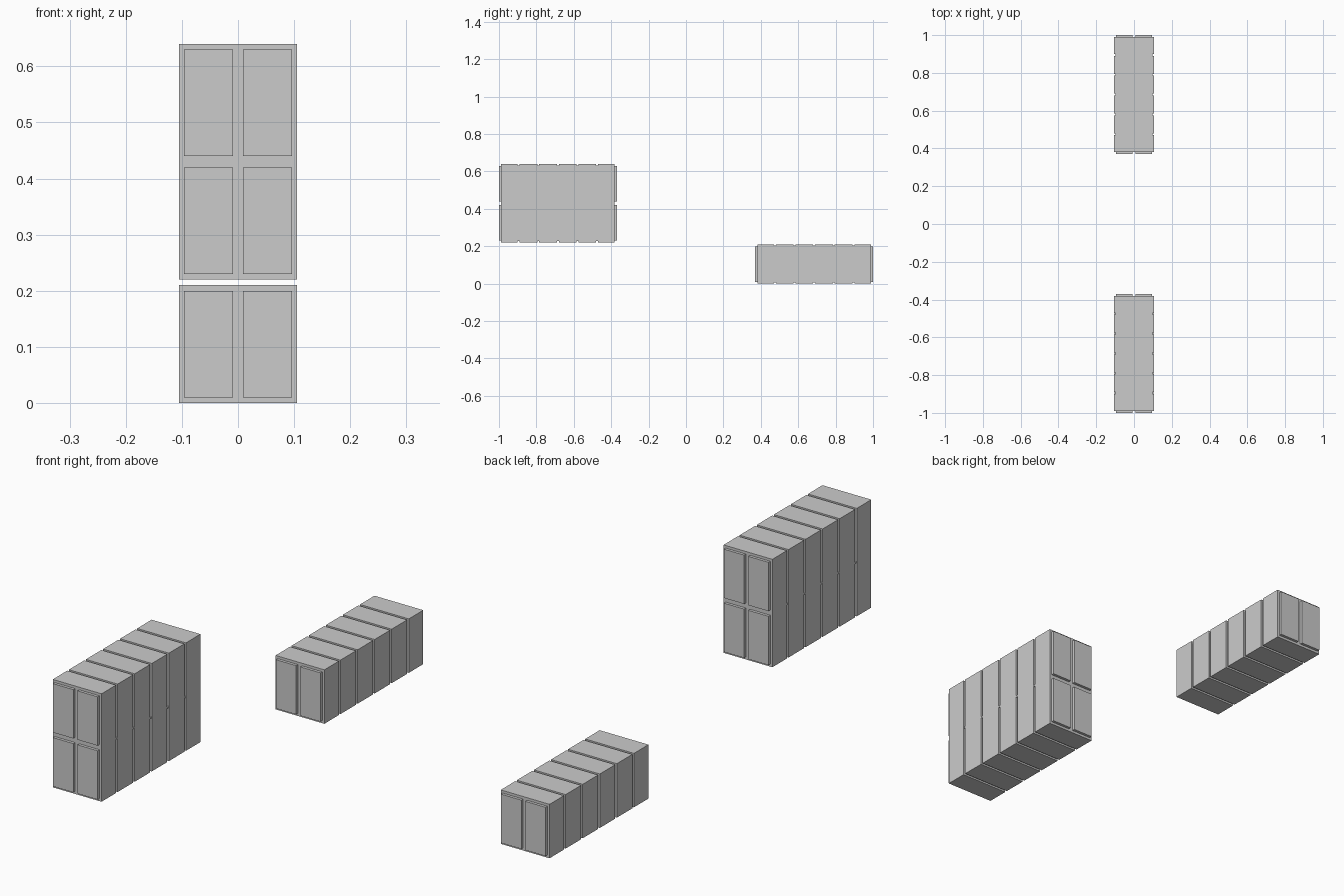
import bpy, bmesh

if "Cube" in bpy.data.objects:
    bpy.data.objects.remove(bpy.data.objects["Cube"])

HALF_W = 0.105    # half width of a stack
PITCH = 0.105     # length of one segment
GROOVE = 0.010    # groove width
DEPTH = 0.007     # groove depth
STEP = 0.011      # how far the end panels stand out


def finish(name, bm):
    bmesh.ops.recalc_face_normals(bm, faces=bm.faces[:])
    mesh = bpy.data.meshes.new(name)
    bm.to_mesh(mesh)
    bm.free()
    obj = bpy.data.objects.new(name, mesh)
    bpy.context.collection.objects.link(obj)
    return obj


def box(name, x0, x1, y0, y1, z0, z1):
    bm = bmesh.new()
    bmesh.ops.create_cube(bm, size=1)
    for v in bm.verts:
        v.co.x = x0 + (v.co.x + 0.5) * (x1 - x0)
        v.co.y = y0 + (v.co.y + 0.5) * (y1 - y0)
        v.co.z = z0 + (v.co.z + 0.5) * (z1 - z0)
    return finish(name, bm)


def grooved_body(name, y0, z0, z1):
    # rectangular rings lofted along y, pulled in at each groove
    y1 = y0 + 6 * PITCH
    stations = [(y0 + STEP, 0)]
    for i in range(1, 6):
        a, b = y0 + i * PITCH - GROOVE / 2, y0 + i * PITCH + GROOVE / 2
        stations += [(a, 0), (a, DEPTH), (b, DEPTH), (b, 0)]
    stations.append((y1 - STEP, 0))
    bm = bmesh.new()
    rings = []
    for y, d in stations:
        w = HALF_W - d
        rings.append([bm.verts.new((x, y, z)) for x, z in
                      ((-w, z0 + d), (w, z0 + d), (w, z1 - d), (-w, z1 - d))])
    for r, s in zip(rings, rings[1:]):
        for k in range(4):
            n = (k + 1) % 4
            bm.faces.new((r[k], r[n], s[n], s[k]))
    bm.faces.new(rings[0])
    bm.faces.new(rings[-1])
    return finish(name, bm)


def stack(name, y0, z0, rows):
    height = 0.21 * rows
    y1 = y0 + 6 * PITCH
    grooved_body(name + "_body", y0, z0, z0 + height)
    # raised panels on both ends
    for row in range(rows):
        zb = z0 + 0.21 * row + 0.01
        for x0, side in ((-0.096, "left"), (0.009, "right")):
            for ya, yb, end in ((y0, y0 + STEP, "front"), (y1 - STEP, y1, "back")):
                box(f"{name}_{end}_panel_{side}_{row}", x0, x0 + 0.087, ya, yb, zb, zb + 0.19)
    # small ties across the grooves where two rows meet
    for row in range(1, rows):
        z = z0 + 0.21 * row
        for i in range(1, 6):
            y = y0 + i * PITCH
            for s in (-1, 1):
                xs = sorted((s * (HALF_W - DEPTH), s * (HALF_W - 0.001)))
                box(f"{name}_tie_{i}", xs[0], xs[1], y - GROOVE / 2, y + GROOVE / 2,
                    z - 0.003, z + 0.003)


stack("tall_stack", -1.0, 0.22, 2)
stack("low_stack", 0.37, 0.0, 1)
